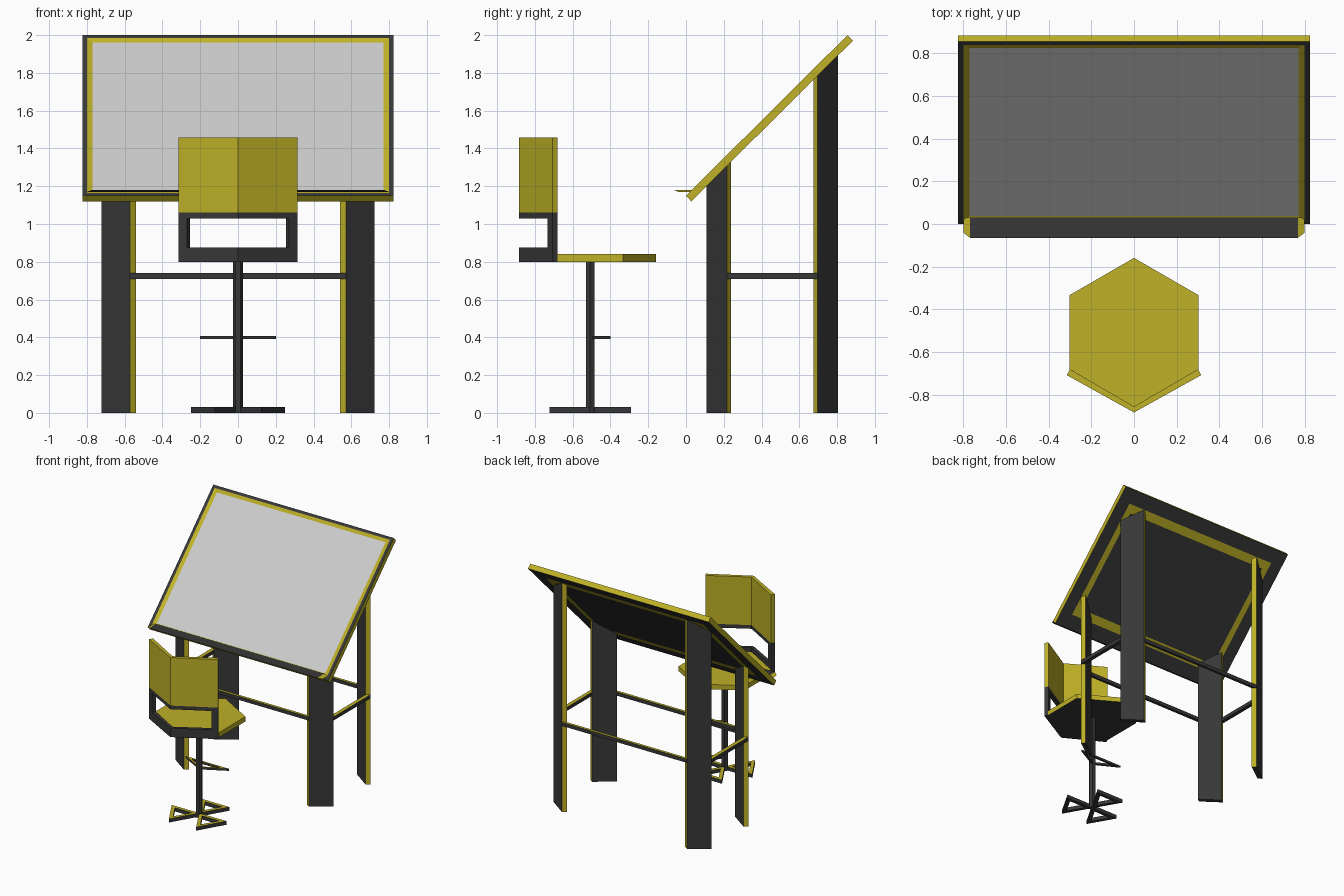
import bpy, bmesh
from math import cos, sin, radians
from mathutils import Vector

if "Cube" in bpy.data.objects:
    bpy.data.objects.remove(bpy.data.objects["Cube"])

def material(name, rgb):
    m = bpy.data.materials.new(name)
    m.diffuse_color = (*rgb, 1)
    m.use_nodes = True
    m.node_tree.nodes["Principled BSDF"].inputs["Base Color"].default_value = m.diffuse_color
    return m

MATS = [material("dark", (0.04, 0.04, 0.04)),
        material("gold", (0.52, 0.44, 0.02)),
        material("pale_grey", (0.8, 0.8, 0.8))]
DARK, GOLD, GREY = 0, 1, 2

def loft(name, rings, bands, caps=(DARK, DARK), cyclic=False):
    """Bridge rings of points; bands holds a material (or one per side) per bridge."""
    bm = bmesh.new()
    vr = [[bm.verts.new(p) for p in r] for r in rings]
    n = len(rings[0])
    for i, mat in enumerate(bands):
        a, b = vr[i], vr[(i + 1) % len(vr)]
        for k in range(n):
            j = (k + 1) % n
            f = bm.faces.new((a[k], a[j], b[j], b[k]))
            f.material_index = mat[k] if isinstance(mat, (list, tuple)) else mat
    if not cyclic:
        for ring, mat in zip((vr[0], vr[-1]), caps):
            bm.faces.new(ring).material_index = mat
    bmesh.ops.recalc_face_normals(bm, faces=bm.faces)
    me = bpy.data.meshes.new(name)
    bm.to_mesh(me)
    bm.free()
    for m in MATS:
        me.materials.append(m)
    ob = bpy.data.objects.new(name, me)
    bpy.context.collection.objects.link(ob)
    return ob

def at(pts, z):
    return [(x, y, z) for x, y in pts]

def prism(name, pts, z0, z1, side=DARK, caps=(DARK, DARK)):
    return loft(name, [at(pts, z0), at(pts, z1)], [side], caps)

def tri_frame(name, pts, bar, z0, z1):
    """Open triangular frame with a gold top."""
    a, b, c = [Vector(p) for p in pts]
    la, lb, lc = (b - c).length, (c - a).length, (a - b).length
    per = la + lb + lc
    centre = (a * la + b * lb + c * lc) / per
    inr = abs((b - a).cross(c - a)) / per
    inner = [centre + (p - centre) * (1 - bar / inr) for p in (a, b, c)]
    return loft(name, [at(pts, z0), at(pts, z1), at(inner, z1), at(inner, z0)],
                [DARK, GOLD, DARK, DARK], cyclic=True)

# Tilted board: underside band, edges, dark border, gold reveal, pale panel
def board_ring(hx, u0, u1, n):
    def p(x, u):
        return (x, 0.855 * u + 0.028 * n, 1.15 + 0.85 * u - 0.03 * n)
    return [p(-hx, u0), p(hx, u0), p(hx, u1), p(-hx, u1)]

loft("drawing_board",
     [board_ring(0.67, 0.15, 0.85, 1), board_ring(0.72, 0.094, 0.907, 1),
      board_ring(0.824, 0, 1, 1), board_ring(0.824, 0, 1, 0),
      board_ring(0.80, 0.018, 0.982, 0), board_ring(0.77, 0.04, 0.96, 0.15)],
     [GOLD, DARK, GOLD, DARK, GOLD], (DARK, GREY))

# Pencil tray with splayed ends
loft("tray",
     [[(-0.80, -0.04, 1.17), (0.80, -0.04, 1.17), (0.80, 0.03, 1.17), (-0.80, 0.03, 1.17)],
      [(-0.768, -0.065, 1.181), (0.768, -0.065, 1.181), (0.768, 0.03, 1.181), (-0.768, 0.03, 1.181)]],
     [(DARK, GOLD, DARK, GOLD)])

# Diagonal plank legs, cut to the board's slope
LEG = [(0.571, 0.108), (0.722, 0.216), (0.691, 0.238), (0.54, 0.13)]
for side, sx in (("left", -1), ("right", 1)):
    for end in ("front", "rear"):
        pts = [(sx * x, y if end == "front" else 0.912 - y) for x, y in LEG]
        loft(f"{end}_{side}_leg",
             [at(pts, 0), [(x, y, y + 1.092) for x, y in pts]],
             [(DARK, GOLD, DARK, GOLD)])

# Stretcher rails between the legs
for end in ("front", "rear"):
    pts = [(-0.571, 0.108), (0.571, 0.108), (0.54, 0.13), (-0.54, 0.13)]
    if end == "rear":
        pts = [(x, 0.912 - y) for x, y in pts]
    prism(f"{end}_rail", pts, 0.71, 0.74, DARK, (DARK, GOLD))
for side, sx in (("left", -1), ("right", 1)):
    pts = [(sx * 0.722, 0.216), (sx * 0.691, 0.238), (sx * 0.691, 0.674), (sx * 0.722, 0.696)]
    prism(f"{side}_rail", pts, 0.71, 0.74, DARK, (DARK, GOLD))

# Stool: hexagonal seat and column
CY = -0.507
def hexagon(r, start):
    return [(r * cos(radians(start + 60 * k)), CY + r * sin(radians(start + 60 * k)))
            for k in range(6)]

prism("seat", hexagon(0.348, 30), 0.80, 0.84, GOLD, (DARK, GOLD))
prism("seat_column", hexagon(0.027, 0), 0.0, 0.80)

# Folded backrest on an open frame
BACK = [(-0.315, -0.708), (0, -0.883), (0.315, -0.708), (0.30, -0.68), (0, -0.855), (-0.30, -0.68)]
prism("backrest", BACK, 1.06, 1.457, GOLD, (DARK, GOLD))
prism("backrest_upper_bar", BACK, 1.03, 1.06)
prism("backrest_lower_bar", BACK, 0.80, 0.875)
for side, sx in (("left", -1), ("right", 1)):
    pts = [(sx * x, y) for x, y in
           ((0.315, -0.708), (0.30, -0.68), (0.255, -0.706), (0.27, -0.733))]
    prism(f"backrest_{side}_post", pts, 0.875, 1.03)

# Foot ring and three-triangle base
tri_frame("footrest", [(0, CY), (0.20, -0.40), (-0.20, -0.40)], 0.016, 0.39, 0.407)
corners = hexagon(0.25, 0)
for k in (1, 3, 5):
    tri_frame(f"base_foot_{k // 2 + 1}", [(0, CY), corners[k], corners[(k + 1) % 6]],
              0.028, 0, 0.03)
